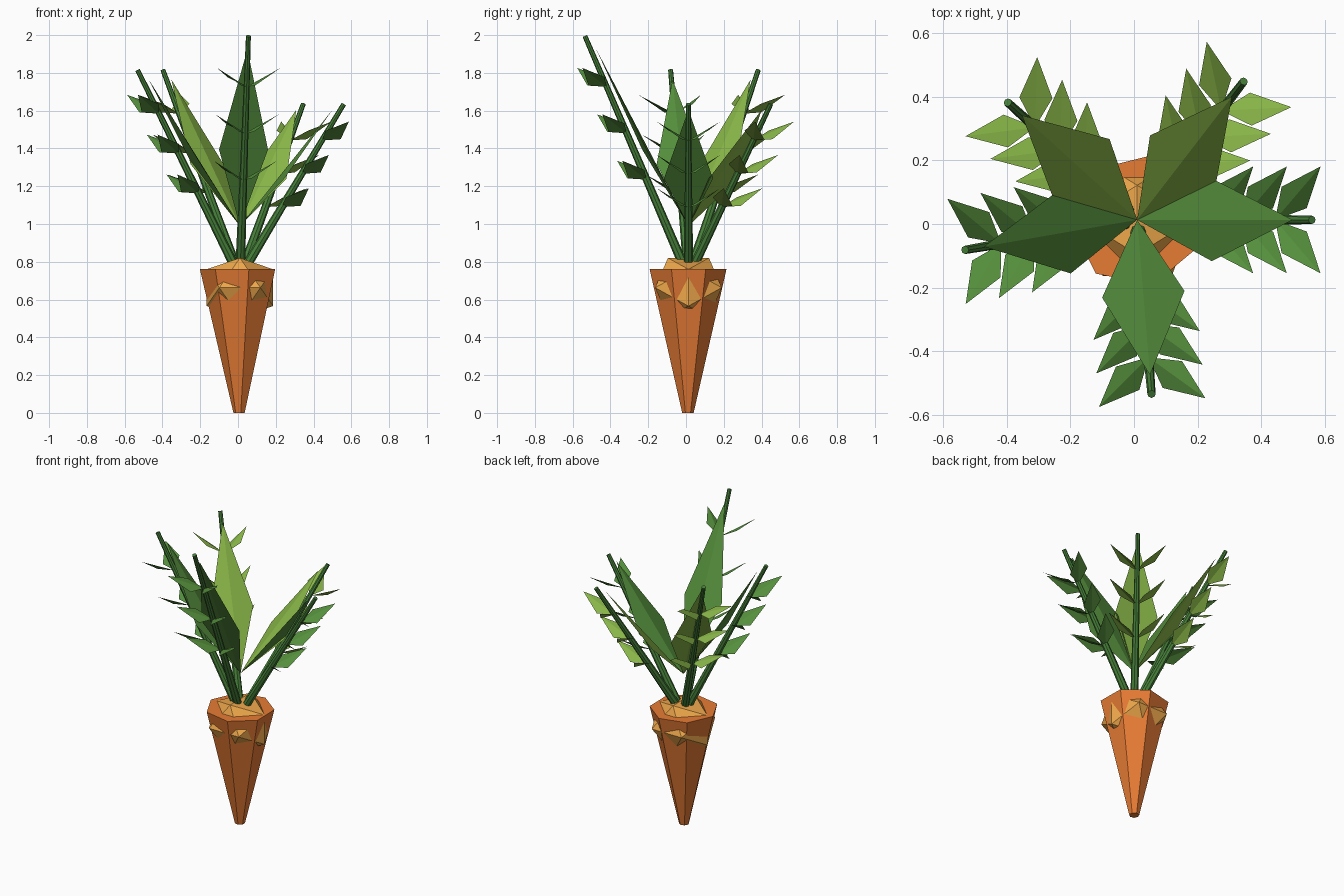
import bpy, bmesh, math
from mathutils import Vector

if "Cube" in bpy.data.objects:
    bpy.data.objects.remove(bpy.data.objects["Cube"])


def material(name, rgb):
    m = bpy.data.materials.new(name)
    m.diffuse_color = (*rgb, 1)
    m.use_nodes = True
    m.node_tree.nodes["Principled BSDF"].inputs["Base Color"].default_value = m.diffuse_color
    return m


ORANGE = material("orange", (0.80, 0.20, 0.035))
PALE = material("pale_orange", (0.86, 0.39, 0.07))
STEM = material("stem_green", (0.06, 0.21, 0.04))
GREEN = material("leaf_green", (0.09, 0.27, 0.045))
LIME = material("light_leaf_green", (0.25, 0.47, 0.065))
CX, CY = 0.01, 0.013  # the plant's axis
UP = Vector((0, 0, 1))


def finish(name, bm, mat):
    me = bpy.data.meshes.new(name)
    bm.to_mesh(me)
    bm.free()
    me.materials.append(mat)
    ob = bpy.data.objects.new(name, me)
    bpy.context.collection.objects.link(ob)
    return ob


def tapered(name, a, b, r1, r2, sides, mat):
    """Closed tapered prism from point a to point b."""
    bm = bmesh.new()
    bmesh.ops.create_cone(bm, cap_ends=True, segments=sides,
                          radius1=r1, radius2=r2, depth=(b - a).length)
    q = UP.rotation_difference(b - a)
    for v in bm.verts:
        v.co = q @ v.co + (a + b) / 2
    return finish(name, bm, mat)


def add_kite(bm, base, tip, left, right, frac):
    """Leaf of two triangles folded along the base-tip ridge."""
    mid = base.lerp(tip, frac)
    b, t, l, r = (bm.verts.new(p) for p in (base, tip, mid + left, mid + right))
    bm.faces.new((b, t, l))
    bm.faces.new((t, b, r))


# Seven-sided root; a corner sits at -76 degrees
root = tapered("root", Vector((0, 0, 0)), Vector((0, 0, 0.762)),
               0.031, 0.209, 7, ORANGE)
root.location = (CX - 0.003, CY - 0.003, 0)
v0 = max((v.co for v in root.data.vertices), key=lambda c: c.z)
root.rotation_euler.z = (math.radians(-76) - math.atan2(v0.y, v0.x)) % (2 * math.pi / 7)

# Pale icosahedron inside the top, its corners poking out as crown and bumps
bm = bmesh.new()
P, Q = 0.5257, 0.8507
for s in (-1, 1):
    for t in (-1, 1):
        for p in ((0, s * P, t * Q), (s * P, t * Q, 0), (s * Q, 0, t * P)):
            bm.verts.new((CX + p[0] * 0.207, CY + p[1] * 0.207, 0.663 + p[2] * 0.185))
bmesh.ops.convex_hull(bm, input=bm.verts)
bmesh.ops.recalc_face_normals(bm, faces=bm.faces)
finish("crown", bm, PALE)

# Five fronds: heading in degrees, tip height, leaf colour
FRONDS = [
    (-85.3, 1.995, GREEN),
    (189.9, 1.815, GREEN),
    (137.8, 1.815, LIME),
    (52.4, 1.635, LIME),
    (0, 1.635, GREEN),
]
REACH = 0.55
FOOT = Vector((CX, CY, 0.72))
for i, (deg, z, mat) in enumerate(FRONDS, 1):
    a = math.radians(deg)
    out = Vector((math.cos(a), math.sin(a), 0))
    across = UP.cross(out)
    tip = Vector((CX, CY, z)) + out * REACH

    # Stem
    tapered(f"stem_{i}", FOOT, tip, 0.026, 0.013, 8, STEM)

    # Long blade above the stem
    bm = bmesh.new()
    end = FOOT.lerp(tip, 0.89) + UP * 0.07
    drop = UP * -0.045
    add_kite(bm, Vector((CX, CY, 0.99)), end,
             across * 0.13 + drop, across * -0.13 + drop, 0.48)
    finish(f"blade_{i}", bm, mat)

    # Three pairs of leaflets along the stem, outer edges rolled down
    bm = bmesh.new()
    for r in (0.222, 0.328, 0.434):
        base = FOOT.lerp(tip, r / REACH)
        for s in (-1, 1):
            flat = out * 0.143 + across * s * 0.168
            side = UP.cross(flat).normalized() * 0.052
            if side.dot(out) < 0:
                side = -side
            add_kite(bm, base, base + flat + UP * 0.1,
                     side - UP * 0.035, -side + UP * 0.01, 0.42)
    finish(f"leaflets_{i}", bm, mat)
